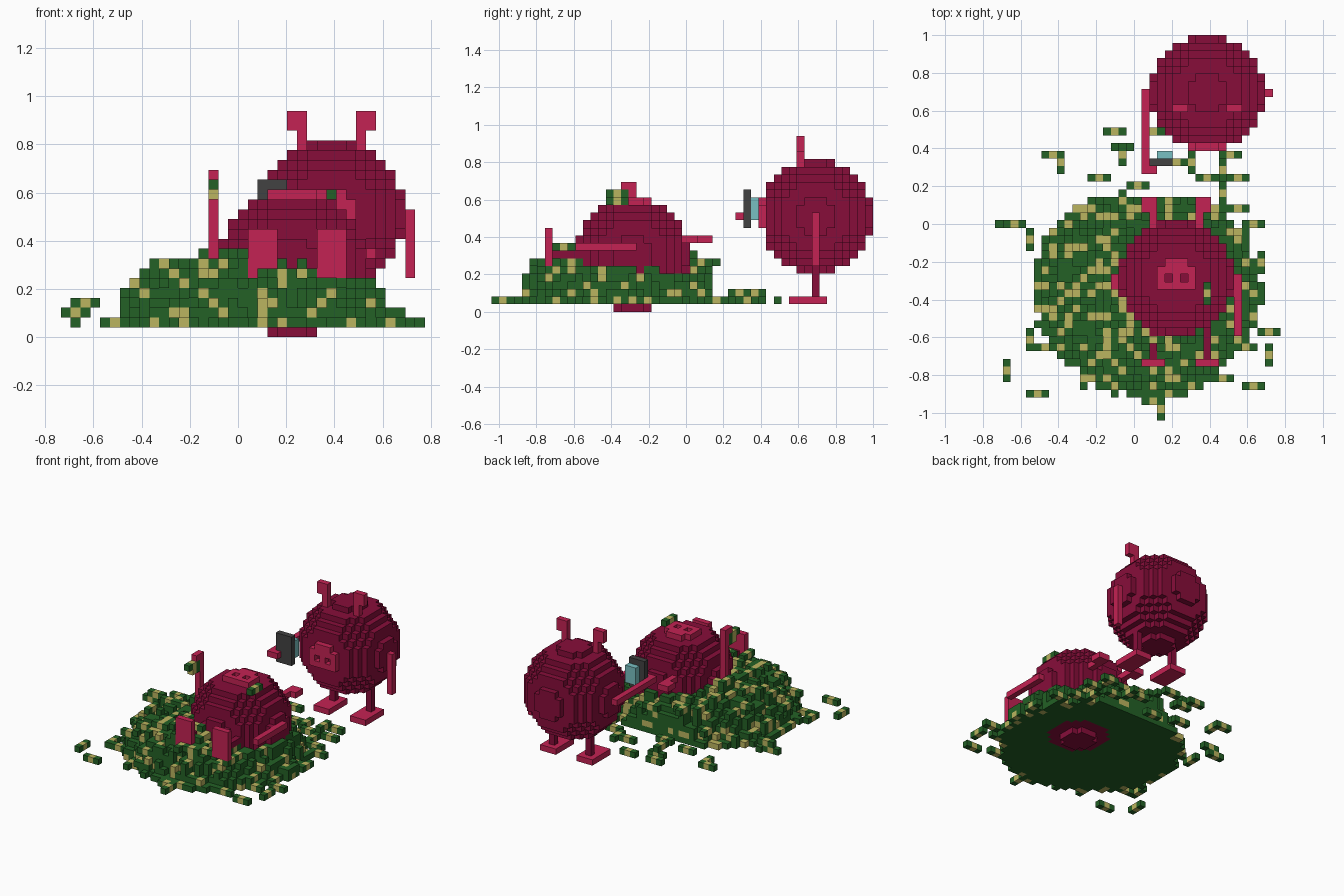
import bpy, bmesh, math, random
from mathutils import Vector

cube = bpy.data.objects.get("Cube")
if cube:
    bpy.data.objects.remove(cube)
random.seed(7)

V = 2 / 49                                   # block size
ORIGIN = Vector((-19 * V, -1.0, 0.0))


def material(name, rgb):
    m = bpy.data.materials.new(name)
    m.use_nodes = True
    m.diffuse_color = (*rgb, 1)
    m.node_tree.nodes["Principled BSDF"].inputs["Base Color"].default_value = (*rgb, 1)
    return m


MATS = {
    "crimson": material("crimson", (0.243, 0.004, 0.042)),
    "pink": material("pink", (0.55, 0.016, 0.087)),
    "leaf": material("leaf green", (0.017, 0.12, 0.019)),
    "olive": material("pale olive", (0.50, 0.46, 0.115)),
    "grey": material("dark grey", (0.055, 0.055, 0.055)),
    "teal": material("pale teal", (0.19, 0.53, 0.54)),
}
parts = {}                                   # part name -> {block: colour}
taken = set()                                # every occupied block


def add(name, blocks, colour):
    part = parts.setdefault(name, {})
    for b in blocks:
        if b not in taken:
            part[b] = colour
            taken.add(b)


def box(x0, x1, y0, y1, z0, z1):
    return [(x, y, z) for x in range(x0, x1 + 1)
            for y in range(y0, y1 + 1) for z in range(z0, z1 + 1)]


# Round creature, given in offsets from its centre and placed by a rule
def creature(name, place, right_arm, left_arm):
    def put(part, blocks, colour):
        add(name + "_" + part, [place(*b) for b in blocks], colour)

    ball = [(x, y, z) for x, y, z in box(-7, 7, -6, 7, -7, 7)
            if x * x + y * y + z * z <= 56.25]
    put("body", ball, "crimson")
    snout = box(-2, 2, -7, -7, -1, 1) + box(-1, 1, -7, -7, 2, 2)
    nostrils = [(-1, -7, 0), (1, -7, 0)]
    put("snout", [b for b in snout if b not in nostrils], "pink")
    for side, s, leg in (("right", -1, -3), ("left", 1, 4)):
        put(side + "_antenna", box(3 * s, 3 * s, -2, -2, 7, 10), "pink")
        put(side + "_antenna", box(4 * s, 4 * s, -2, -2, 9, 10), "pink")
        put(side + "_leg", box(leg, leg, 0, 0, -10, -7), "crimson")
        put(side + "_foot", box(leg - 1, leg + 1, -3, 1, -11, -11), "pink")
    put("right_arm", right_arm, "pink")
    put("left_arm", left_arm, "pink")


# Standing creature holds one arm forward
creature("standing", lambda x, y, z: (28 + x, 41 + y, 12 + z),
         box(-8, -8, -10, 0, 0, 0) + [(-7, -10, 0)],
         box(8, 8, 0, 0, -6, 0))
# Creature lying on its back, one arm raised
creature("lying", lambda x, y, z: (24 + x, 17 + z, 7 - y),
         box(-8, -8, -9, 0, 0, 0) + [(-8, -9, -1)],
         box(8, 8, -1, -1, -7, 0))

# Tablet in the outstretched hand
add("tablet_case", box(21, 23, 32, 32, 11, 15), "grey")
add("tablet_screen", box(22, 23, 33, 33, 12, 14), "teal")


# Leaf pile: steep-sided mound with a bumpy top
def reach(i, j):
    p = ORIGIN + Vector((i + 0.5, j + 0.5, 0)) * V
    return math.hypot((p.x - 0.07) / 0.60, (p.y + 0.35) / 0.57)


height = {}
for i in range(38):
    for j in range(28):
        r = reach(i, j) + random.uniform(-0.03, 0.03)
        if r < 1:
            h = 6.6 * (1 - r ** 5) + random.choice((-1, 0, 0, 0.6))
            height[i, j] = max(1, round(h))
for (i, j), h in height.items():
    for k in range(1, h + 1):
        speckled = (k > 1 or reach(i, j) > 0.9) and random.random() < 0.2
        add("leaf_pile", [(i, j, k)], "olive" if speckled else "leaf")


# Single leaf: a row of blocks with an olive middle
def leaf(name, i, j, k, along_x, n=1):
    dx, dy = (1, 0) if along_x else (0, 1)
    for t in range(-n, n + 1):
        add(name, [(i + t * dx, j + t * dy, k)], "olive" if t == 0 else "leaf")


columns = sorted(height)
for _ in range(75):
    i, j = random.choice(columns)
    if (i - 24) ** 2 + (j - 17) ** 2 > 64 and reach(i, j) < 0.95:
        leaf("leaf_pile", i, j, height[i, j] + 1, random.random() < 0.5)

# Loose leaves round the pile: x, y, level, runs along x
LOOSE = [(-0.69, 0, 2, 1), (-0.65, 0, 3, 1), (-0.67, -0.77, 1, 0), (-0.51, -0.90, 1, 1),
         (-0.41, 0.36, 1, 1), (-0.39, 0.31, 1, 0), (-0.12, 0.49, 1, 1),
         (-0.06, 0.39, 1, 1), (-0.06, 0.37, 2, 0), (0.02, 0.20, 1, 1),
         (-0.18, 0.24, 1, 1), (0.12, 0.47, 1, 1), (0.22, 0.31, 1, 1),
         (0.31, 0.34, 1, 0), (0.37, 0.26, 1, 1), (0.49, 0.35, 1, 1),
         (0.47, 0.30, 2, 0), (0.56, 0.24, 1, 1), (0.45, 0.17, 1, 0),
         (0.57, 0.08, 1, 1), (0.64, -0.01, 1, 1), (0.67, -0.20, 1, 0),
         (0.72, -0.57, 1, 1), (0.71, -0.71, 1, 0), (0.63, -0.86, 1, 1),
         (0.47, -0.80, 1, 1), (0.59, -0.65, 1, 1), (-0.54, -0.62, 1, 0),
         (-0.47, -0.65, 1, 1), (-0.27, -0.80, 1, 0), (0.16, -0.96, 1, 0),
         (0.12, -0.92, 1, 1), (-0.54, -0.10, 1, 0), (0.67, -0.38, 2, 0)]
for x, y, k, along in LOOSE:
    i = math.floor((x - ORIGIN.x) / V)
    j = math.floor((y - ORIGIN.y) / V)
    leaf("loose_leaves", i, j, k, along)

# Leaves resting on the belly and raised hand
leaf("belly_leaf", 28, 15, 14, False)
leaf("hand_leaf", 16, 15, 15, False)
add("hand_leaf", [(16, 15, 14)], "olive")
add("hand_leaf", [(16, 16, 14)], "leaf")

# Block faces, wound so that normals point outward
FACES = []
for axis in range(3):
    for s in (0, 1):
        u, w = (axis + 1) % 3, (axis + 2) % 3
        corners = []
        for a, b in ((0, 0), (1, 0), (1, 1), (0, 1)):
            c = [0, 0, 0]
            c[axis], c[u], c[w] = s, a, b
            corners.append(tuple(c))
        step = [0, 0, 0]
        step[axis] = 2 * s - 1
        FACES.append((step, corners if s else corners[::-1]))


# Turn each part into a mesh of its outer block faces
def build(name, blocks):
    bm = bmesh.new()
    colours = sorted(set(blocks.values()))
    for b, colour in blocks.items():
        for step, corners in FACES:
            if tuple(p + q for p, q in zip(b, step)) in taken:
                continue
            f = bm.faces.new([bm.verts.new(ORIGIN + (Vector(b) + Vector(c)) * V)
                              for c in corners])
            f.material_index = colours.index(colour)
    bmesh.ops.remove_doubles(bm, verts=bm.verts, dist=1e-5)
    mesh = bpy.data.meshes.new(name)
    bm.to_mesh(mesh)
    bm.free()
    for c in colours:
        mesh.materials.append(MATS[c])
    bpy.context.collection.objects.link(bpy.data.objects.new(name, mesh))


for part_name, part_blocks in parts.items():
    if part_blocks:
        build(part_name, part_blocks)
